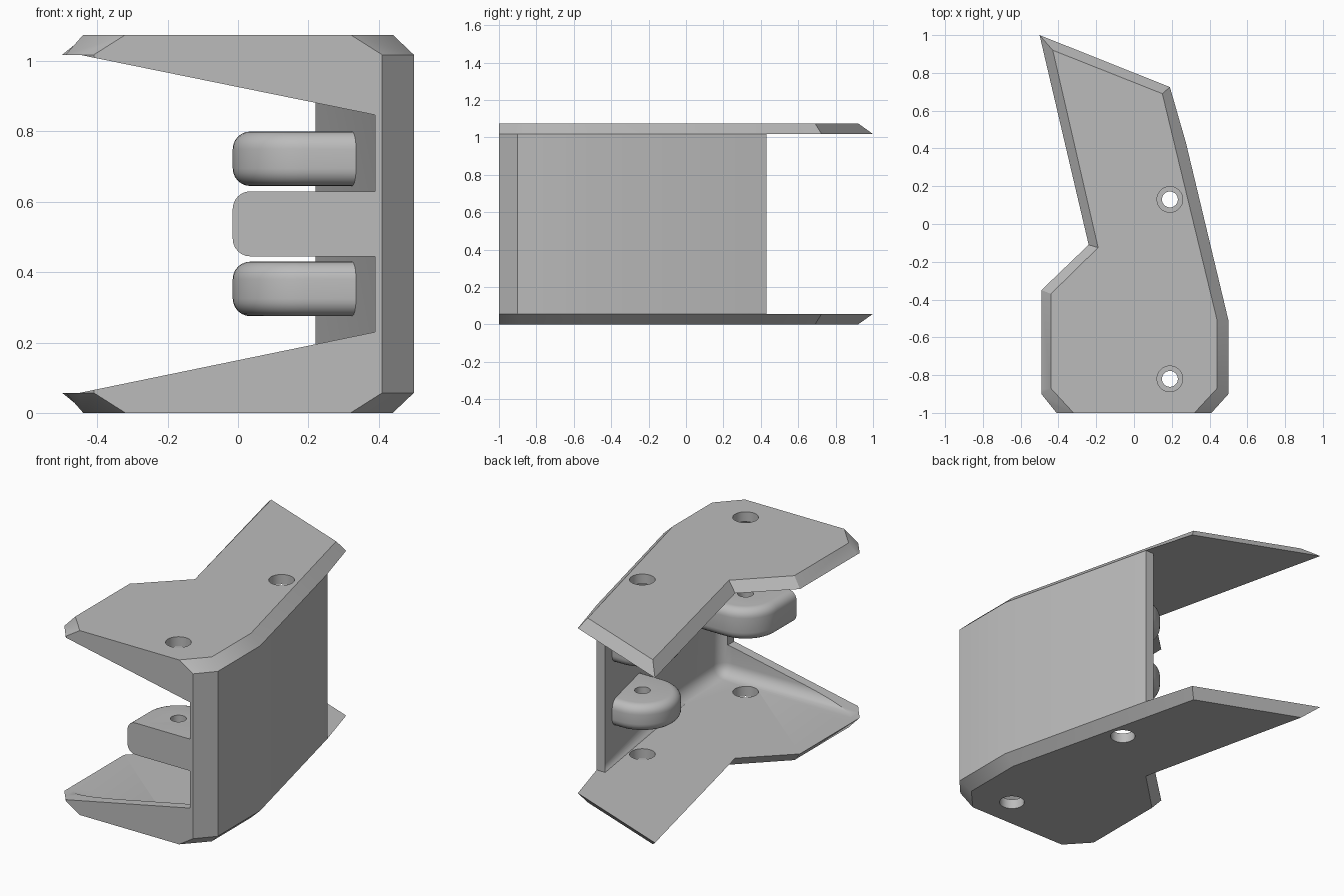
import bpy, bmesh, math
from mathutils import Vector

old = bpy.data.objects.get("Cube")
if old:
    bpy.data.objects.remove(old, do_unlink=True)

grey = bpy.data.materials.new("plain_grey")
grey.use_nodes = True
grey.diffuse_color = (0.5, 0.5, 0.5, 1)
grey.node_tree.nodes["Principled BSDF"].inputs["Base Color"].default_value = (0.5, 0.5, 0.5, 1)


def loft(name, rings, cutter=False, fillet=0, pick=None):
    """Skin matching rings of points, cap the ends, and round picked edges."""
    bm = bmesh.new()
    loops = [[bm.verts.new(p) for p in ring] for ring in rings]
    n = len(loops[0])
    bm.faces.new(loops[0][::-1])
    bm.faces.new(loops[-1])
    for a, b in zip(loops, loops[1:]):
        for i in range(n):
            j = (i + 1) % n
            bm.faces.new((a[i], a[j], b[j], b[i]))
    bmesh.ops.recalc_face_normals(bm, faces=bm.faces)
    if pick:
        edges = [e for e in bm.edges if pick(e.verts[0].co, e.verts[1].co)]
        bmesh.ops.bevel(bm, geom=edges, offset=fillet, segments=6, profile=0.5,
                        affect='EDGES', clamp_overlap=False)
    mesh = bpy.data.meshes.new(name)
    bm.to_mesh(mesh)
    bm.free()
    mesh.materials.append(grey)
    ob = bpy.data.objects.new(name, mesh)
    bpy.context.collection.objects.link(ob)
    ob.hide_render = cutter
    if cutter:
        ob.display_type = 'WIRE'
    return ob


def prism(name, plan, z0, z1, **kw):
    return loft(name, [[(x, y, z) for x, y in plan] for z in (z0, z1)], **kw)


def cylinder(name, x, y, r):
    turns = [math.tau * i / 40 for i in range(40)]
    plan = [(x + r * math.cos(t), y + r * math.sin(t)) for t in turns]
    return prism(name, plan, -0.2, 1.3, cutter=True)


def cut(ob, cutters):
    for c in cutters:
        m = ob.modifiers.new(c.name, 'BOOLEAN')
        m.operation, m.solver, m.object = 'DIFFERENCE', 'EXACT', c
    bpy.context.view_layer.update()
    deps = bpy.context.evaluated_depsgraph_get()
    done = bpy.data.meshes.new_from_object(ob.evaluated_get(deps))
    ob.modifiers.clear()
    ob.data = done
    bpy.ops.object.select_all(action='DESELECT')
    ob.select_set(True)
    bpy.context.view_layer.objects.active = ob
    bpy.ops.object.shade_smooth_by_angle(angle=math.radians(30))


# Chamfered outer block of the bracket
outer = [(-0.5, 1), (0.19, 0.725), (0.275, 0.43), (0.5, -0.51), (0.5, -0.9), (0.41, -1),
         (-0.41, -1), (-0.49, -0.9), (-0.49, -0.35), (-0.24, -0.11)]
inset = [(-0.43, 0.92), (0.15, 0.69), (0.215, 0.42), (0.44, -0.51), (0.44, -0.87), (0.32, -1),
         (-0.32, -1), (-0.44, -0.87), (-0.44, -0.37), (-0.19, -0.125)]
LOW, HIGH, TOP = 0.057, 1.018, 1.075
levels = [(inset, 0), (outer, LOW), (outer, HIGH), (inset, TOP)]
bracket = loft("bracket_shell", [[(x, y, z) for x, y in p] for p, z in levels])

# Rounded hollow between the two plates
hollow = [(0.435, -0.945), (0.435, -0.51), (0.22, 0.43), (0.8, 0.43), (0.8, 1.3),
          (-0.9, 1.3), (-0.9, -0.945)]


def inner_corner(a, b):
    mid = (a + b) / 2
    along_wall = max(a.y, b.y) < 0.44 and mid.x > 0.3 and abs(a.z - b.z) < 0.01 and max(a.x, b.x) < 0.5
    along_front = max(a.y, b.y) < -0.94
    upright = abs(a.z - b.z) > 0.1
    return along_wall or (along_front and not (upright and mid.x < 0))


cavity = prism("hollow_cutter", hollow, LOW, HIGH, cutter=True, fillet=0.07, pick=inner_corner)

# Tapered opening in the front face
opening = [(-0.8, LOW), (-0.45, LOW), (0.39, 0.23), (0.39, 0.847), (-0.45, HIGH), (-0.8, HIGH)]
window = loft("opening_cutter", [[(x, y, z) for x, z in opening] for y in (-1.1, -0.82)], cutter=True)

# Pin holes through the plates
PIN_X, FRONT_Y, BACK_Y = 0.19, -0.82, 0.13
holes = [cylinder("plate_hole_cutter", PIN_X, y, 0.068) for y in (FRONT_Y, BACK_Y)]
cut(bracket, [cavity, window] + holes)


# Hinge lugs with rounded rims and a pin hole
def lug(name, cy, z0, z1, front):
    r = 0.205
    if front:
        plan = [(0.41, -0.996), (0.41, -0.94), (0.46, -0.94), (0.46, cy + r)]
        arc = [math.pi * (0.5 + 0.5 * i / 12) for i in range(13)]
    else:
        plan = [(0.37, cy - r), (0.27, cy + r)]
        arc = [math.pi * (0.5 + i / 24) for i in range(25)]
    plan += [(PIN_X + r * math.cos(t), cy + r * math.sin(t)) for t in arc]
    if front:
        plan.append((PIN_X - r, -0.996))

    def rim(a, b):
        flat = abs(a.z - b.z) < 0.01
        at_wall = min(a.x, b.x) > 0.26
        at_front = max(a.y, b.y) < -0.99
        return flat and not at_wall and not at_front

    ob = prism(name, plan, z0, z1, fillet=0.05, pick=rim)
    bore = cylinder(name + "_bore_cutter", PIN_X, cy, 0.042)
    cut(ob, [bore])
    return bore


bores = [lug("front_lug", FRONT_Y, 0.445, 0.63, True),
         lug("lower_back_lug", BACK_Y, 0.275, 0.43, False),
         lug("upper_back_lug", BACK_Y, 0.645, 0.8, False)]

# Remove the finished cutters
for c in [cavity, window] + holes + bores:
    bpy.data.objects.remove(c, do_unlink=True)
